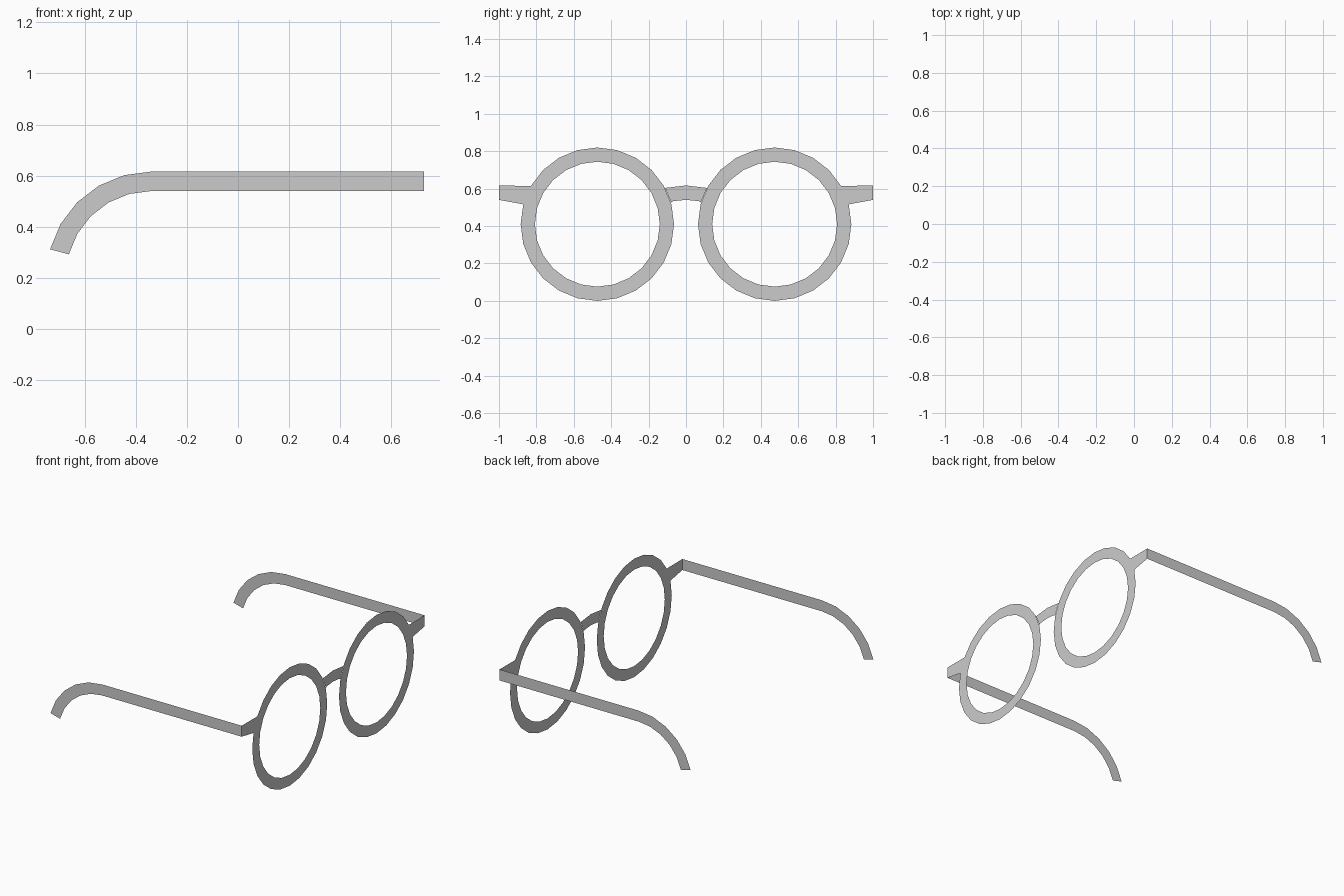
import bpy, bmesh
from math import sin, cos, radians

if "Cube" in bpy.data.objects:
    bpy.data.objects.remove(bpy.data.objects["Cube"])

X_FRONT = 0.728        # plane of the lens frame
R_OUT, R_IN = 0.41, 0.334
EYE_Y, EYE_Z = 0.474, 0.41


def strip(name, edge_a, edge_b, closed=False, mirror=True):
    """Flat band of quads between two matching outlines, mirrored across y."""
    bm = bmesh.new()
    a = [bm.verts.new(p) for p in edge_a]
    b = [bm.verts.new(p) for p in edge_b]
    n = len(a)
    for i in range(n if closed else n - 1):
        j = (i + 1) % n
        bm.faces.new((a[i], a[j], b[j], b[i]))
    mesh = bpy.data.meshes.new(name)
    bm.to_mesh(mesh)
    bm.free()
    obj = bpy.data.objects.new(name, mesh)
    bpy.context.collection.objects.link(obj)
    if mirror:
        mod = obj.modifiers.new("Mirror", 'MIRROR')
        mod.use_axis = (False, True, False)
        mod.use_mirror_merge = False
    return obj


def front(points):
    return [(X_FRONT, y, z) for y, z in points]


def rim_circle(r):
    return front([(EYE_Y + r * cos(radians(15 * i)), EYE_Z + r * sin(radians(15 * i)))
                  for i in range(24)])


# Round lens rims, 24 sides
strip("lens_rims", rim_circle(R_IN), rim_circle(R_OUT), closed=True)

# End pieces joining the rims to the temples
strip("end_pieces", front([(0.870, 0.516), (1.0, 0.54)]),
      front([(0.829, 0.615), (1.0, 0.616)]))

# Nose bridge, slightly arched
low = [(0.079, 0.525), (0.07, 0.533), (0, 0.54)]
top = [(0.112, 0.604), (0.085, 0.607), (0, 0.617)]
full = lambda pts: front(pts + [(-y, z) for y, z in pts[-2::-1]])
strip("nose_bridge", full(low), full(top), mirror=False)


# Temples: straight arm, then a 75 degree ear hook in 15 degree steps
def temple_edge(r):
    bend_x, bend_z = -0.339, 0.206
    arc = [(bend_x - r * sin(radians(15 * i)), 1.0, bend_z + r * cos(radians(15 * i)))
           for i in range(6)]
    return [(X_FRONT, 1.0, bend_z + r)] + arc


strip("temples", temple_edge(R_IN), temple_edge(R_OUT))
